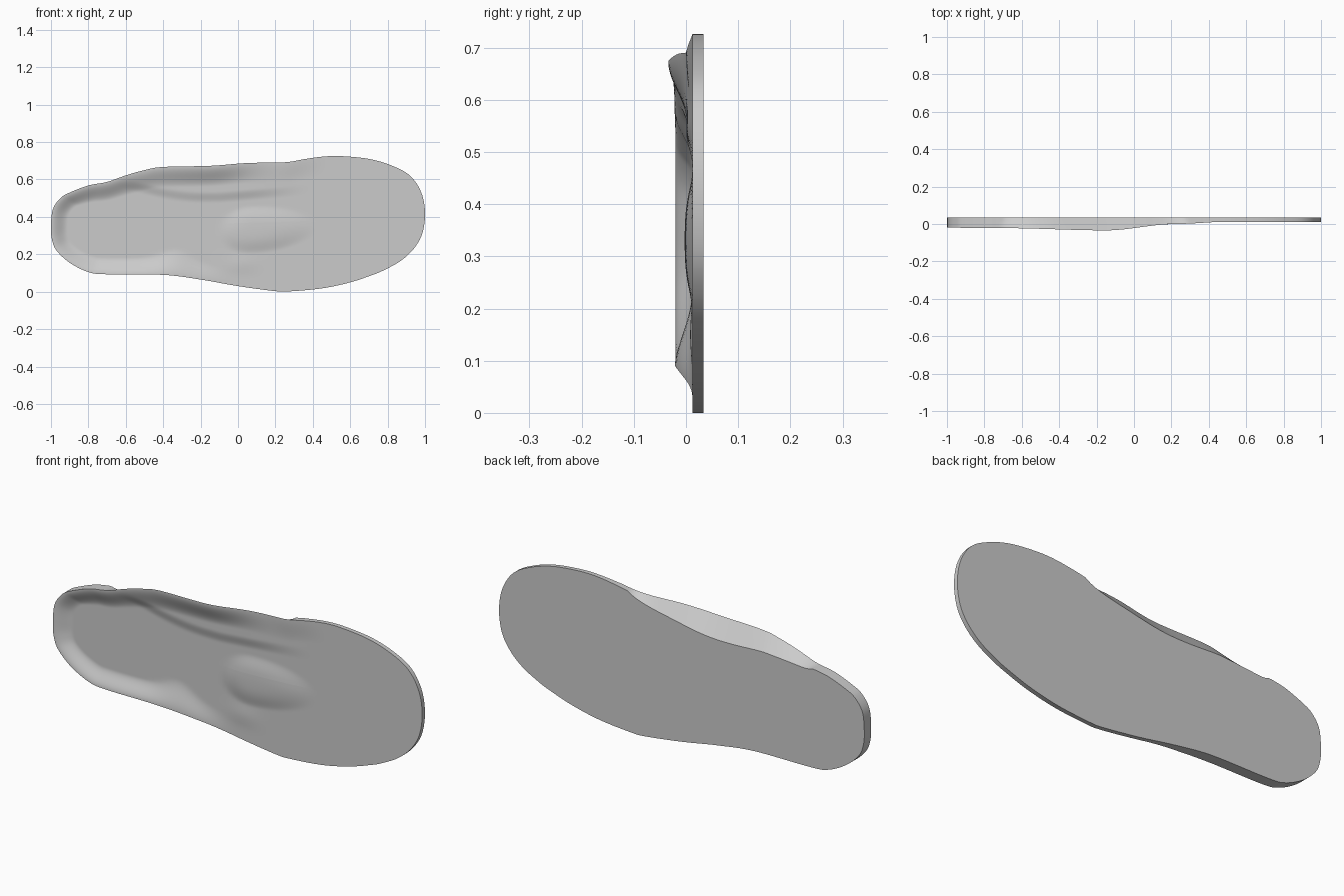
import bpy, bmesh, math
from mathutils import Vector

if "Cube" in bpy.data.objects:
    bpy.data.objects.remove(bpy.data.objects["Cube"])

BACK, FLOOR = 0.034, 0.012
RINGS, SUB = 44, 8

# Sole outline (x, z), clockwise from the heel
OUTLINE = [(-1, .35), (-.99, .44), (-.95, .5), (-.9, .53), (-.8, .568), (-.7, .587),
           (-.6, .622), (-.5, .65), (-.4, .667), (-.15, .673), (.05, .688), (.25, .692),
           (.35, .708), (.45, .722), (.55, .725), (.7, .71), (.82, .675), (.92, .62),
           (.98, .53), (1, .42), (.985, .31), (.94, .23), (.87, .165), (.78, .115),
           (.72, .09), (.6, .05), (.45, .018), (.28, .002), (.2, .003), (0, .03),
           (-.2, .065), (-.4, .09), (-.7, .093), (-.8, .105), (-.9, .155),
           (-.97, .22), (-.995, .28)]


def catmull(pts, sub):
    out, n = [], len(pts)
    P = [Vector(p) for p in pts]
    for i in range(n):
        a, b, c, d = P[i - 1], P[i], P[(i + 1) % n], P[(i + 2) % n]
        for k in range(sub):
            t = k / sub
            out.append(0.5 * (2 * b + (c - a) * t + (2 * a - 5 * b + 4 * c - d) * t**2
                              + (3 * b - a - 3 * c + d) * t**3))
    return out


def smooth(t):
    t = max(0.0, min(1.0, t))
    return t * t * (3 - 2 * t)


def lerp_table(x, table):
    if x <= table[0][0]:
        return table[0][1]
    for (x0, v0), (x1, v1) in zip(table, table[1:]):
        if x <= x1:
            return v0 + (v1 - v0) * smooth((x - x0) / (x1 - x0))
    return table[-1][1]


# Rim heights along the arch side and the outer side
ARCH_RIM = [(-.95, .032), (-.7, .034), (-.15, .046), (.22, .012), (.5, 0)]
OUTER_RIM = [(-.95, .032), (-.42, .033), (-.02, 0)]


def spine(p):
    x = max(-.72, min(.66, p.x))
    return Vector((x, .35 + .03 * smooth((x + .7) / 1.3)))


def height(q, edge, d):
    """Raised height of the foot bed at q, d away from the outline point edge."""
    x, z = q
    side = smooth((edge.y - .25) / .2)
    rim_h = lerp_table(edge.x, ARCH_RIM) * side + lerp_table(edge.x, OUTER_RIM) * (1 - side)
    width = .09 + .02 * side * smooth((edge.x + .9) / .4)
    width += .06 * (1 - side) * math.exp(-((edge.x + .33) / .1) ** 2)
    rim = smooth(1 - d / width)
    # arch support shelf
    line = .475 + .35 * max(0, -.2 - x) ** 1.7 + .08 * max(0, x + .1)
    fade = smooth((x + .75) / .3) * smooth((.42 - x) / .4)
    body = .011 * smooth((z - line) / .06) * fade
    # forefoot pad, steep at the heel end and tapering to the toe
    u = (x - .06) / (.36 if x > .06 else .16)
    v = (z - .33 - .05 * (x - .06)) / .13
    body += .015 * smooth((1 - u * u - v * v) * .9)
    # small lobe beside the pad
    body += .004 * math.exp(-((x - .02) / .08) ** 2 - ((z - .15) / .05) ** 2)
    return rim_h * rim + body * (1 - rim)


def back_point(p):
    """Outline of the flat underside, cut in beneath the arch."""
    t = (p.x + .715) / 1.005
    if p.y > .45 and 0 < t < 1:
        return Vector((p.x, p.y - .085 * math.sin(math.pi * t) ** .7))
    return p.copy()


outline = catmull(OUTLINE, SUB)
n = len(outline)
bm = bmesh.new()
rings = []

# Contoured foot bed: rings from the spine out to the edge
for r in range(RINGS + 1):
    s = (r / RINGS) ** .8
    ring = []
    for p in outline:
        c = spine(p)
        q = c + (p - c) * s
        d = (p - c).length * (1 - s)
        ring.append(bm.verts.new((q.x, FLOOR - height(q, p, d), q.y)))
    rings.append(ring)

# Side wall, sloping in under the arch
front_edge = [v.co.copy() for v in rings[-1]]
for k in range(1, 5):
    f = k / 4
    ring = []
    for p, a in zip(outline, front_edge):
        b = back_point(p)
        ring.append(bm.verts.new((a.x, a.y + (BACK - a.y) * f, a.z + (b.y - a.z) * f)))
    rings.append(ring)

for a, b in zip(rings, rings[1:]):
    for i in range(n):
        j = (i + 1) % n
        bm.faces.new((a[i], a[j], b[j], b[i]))

# Flat underside
bm.faces.new(rings[-1])
bmesh.ops.remove_doubles(bm, verts=rings[0], dist=.0005)
bmesh.ops.recalc_face_normals(bm, faces=bm.faces)

mesh = bpy.data.meshes.new("insole")
bm.to_mesh(mesh)
bm.free()
insole = bpy.data.objects.new("insole", mesh)
bpy.context.collection.objects.link(insole)
bpy.context.view_layer.objects.active = insole
insole.select_set(True)
bpy.ops.object.shade_smooth_by_angle(angle=math.radians(35))
